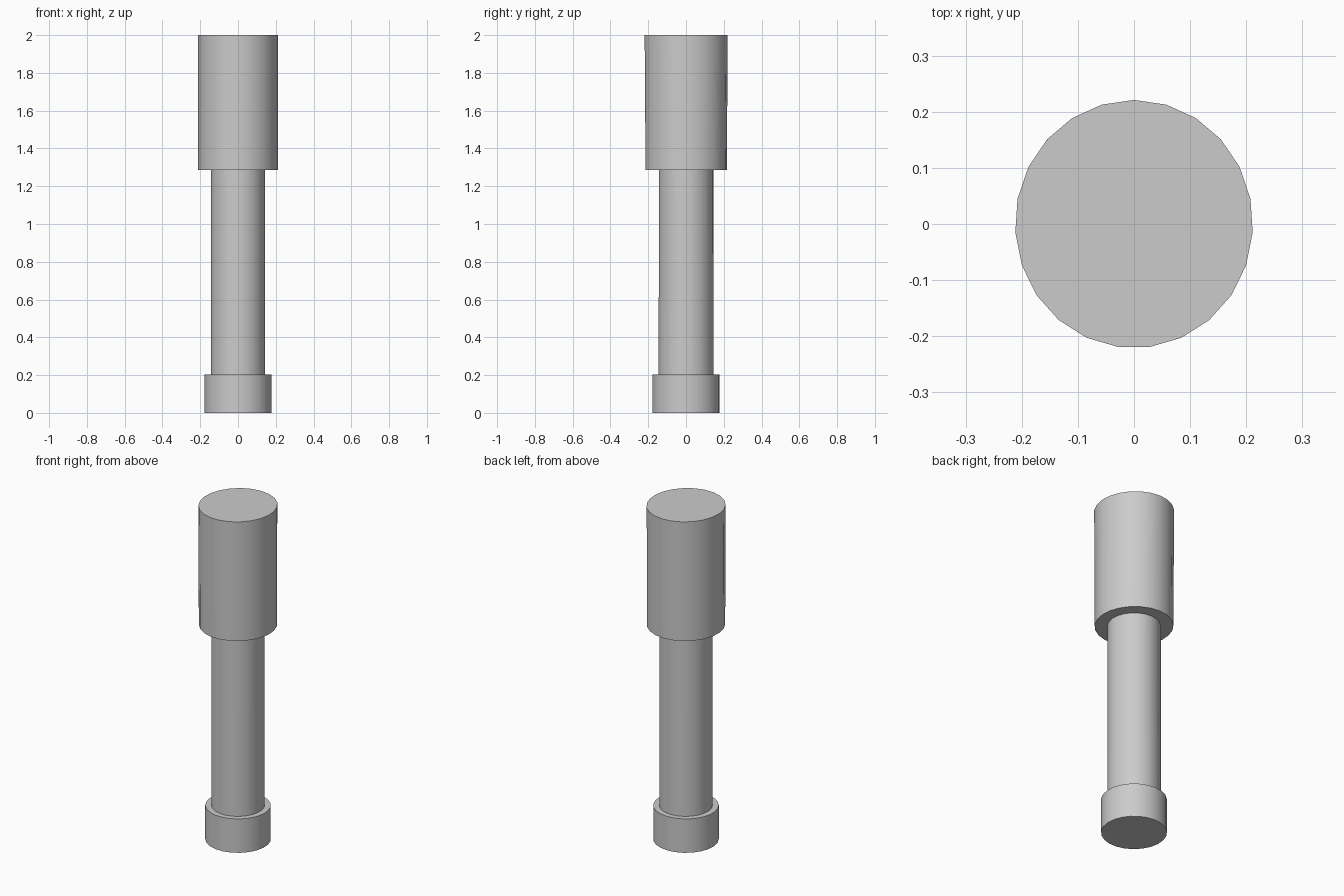
import bpy, bmesh, math

if "Cube" in bpy.data.objects:
    bpy.data.objects.remove(bpy.data.objects["Cube"])

SIDES = 23


def tube(name, z0, z1, bottom, top, caps=True):
    """Slightly oval, slightly tapered cylinder; bottom/top are (x, y) radii."""
    bm = bmesh.new()
    rings = []
    for z, (rx, ry) in ((z0, bottom), (z1, top)):
        ring = []
        for i in range(SIDES):
            a = math.pi / 2 + 2 * math.pi * i / SIDES  # first corner at the back
            ring.append(bm.verts.new((rx * math.cos(a), ry * math.sin(a), z)))
        rings.append(ring)
    lo, hi = rings
    for i in range(SIDES):
        j = (i + 1) % SIDES
        bm.faces.new((lo[i], lo[j], hi[j], hi[i]))
    if caps:
        bm.faces.new(lo[::-1])
        bm.faces.new(hi)
    mesh = bpy.data.meshes.new(name)
    bm.to_mesh(mesh)
    bm.free()
    obj = bpy.data.objects.new(name, mesh)
    bpy.context.collection.objects.link(obj)
    # smooth round walls, sharp rims
    bpy.ops.object.select_all(action='DESELECT')
    obj.select_set(True)
    bpy.context.view_layer.objects.active = obj
    bpy.ops.object.shade_smooth_by_angle(angle=math.radians(30))
    return obj


# end cap at the foot of the handle
tube("base_cap", 0.0, 0.203, (0.178, 0.178), (0.178, 0.178))
# handle shaft, its ends closed by the neighbouring parts
tube("handle", 0.203, 1.285, (0.144, 0.146), (0.144, 0.145), caps=False)
# thick head
tube("head", 1.285, 2.0, (0.211, 0.216), (0.212, 0.221))
